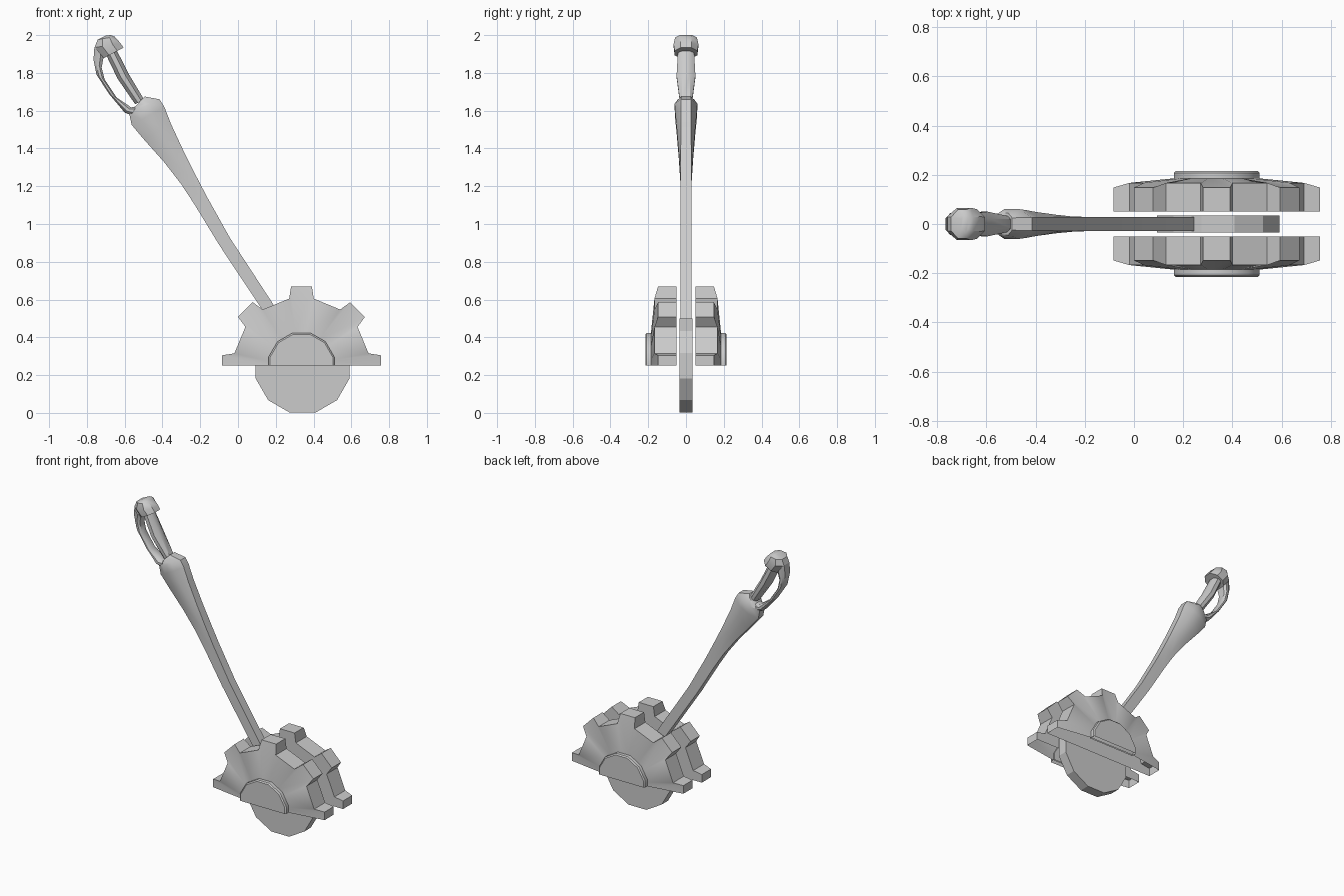
import bpy, bmesh
from math import sin, cos, radians

if "Cube" in bpy.data.objects:
    bpy.data.objects.remove(bpy.data.objects["Cube"])

CX, CZ = 0.336, 0.25          # axle centre in the xz plane


def finish(name, verts, faces, angle=40, mirror=False):
    me = bpy.data.meshes.new(name)
    me.from_pydata(verts, [], faces)
    bm = bmesh.new()
    bm.from_mesh(me)
    bmesh.ops.recalc_face_normals(bm, faces=bm.faces)
    bm.to_mesh(me)
    bm.free()
    ob = bpy.data.objects.new(name, me)
    bpy.context.collection.objects.link(ob)
    if mirror:
        m = ob.modifiers.new("mirror", 'MIRROR')
        m.use_axis = (False, True, False)
    bpy.ops.object.select_all(action='DESELECT')
    bpy.context.view_layer.objects.active = ob
    ob.select_set(True)
    bpy.ops.object.shade_smooth_by_angle(angle=radians(angle))
    return ob


def bridge(rings, closed):
    """Join equal-length rings of points; returns verts, side faces."""
    n = len(rings[0])
    faces = []
    for k in range(len(rings) - 1):
        for i in range(n if closed else n - 1):
            j = (i + 1) % n
            faces.append((k*n + i, k*n + j, (k+1)*n + j, (k+1)*n + i))
    faces.append(tuple(range(n)))
    faces.append(tuple((len(rings) - 1)*n + i for i in range(n)))
    return [p for r in rings for p in r], faces


def loft(name, stations):
    """Octagonal sections from a left to a right edge point, with
    half thickness t in the middle and s at both edges."""
    rings = []
    for lx, lz, rx, rz, t, s in stations:
        sec = [(0, s), (.3, t), (.7, t), (1, s), (1, -s), (.7, -t), (.3, -t), (0, -s)]
        rings.append([(lx + f*(rx - lx), y, lz + f*(rz - lz)) for f, y in sec])
    return finish(name, *bridge(rings, True))


# Half gear plates, open underneath, one each side
outline = []
for k in range(5):
    a = radians(45*k)
    for r, w, y in [(.355, -.065, .167), (.42, -.055, .148), (.42, .055, .148), (.355, .065, .167)]:
        if (k == 0 and w < 0) or (k == 4 and w > 0):
            continue
        outline.append((r*cos(a) - w*sin(a), r*sin(a) + w*cos(a), y))
outline = [(.42, 0, .148)] + outline + [(-.42, 0, .148)]


def ring(y=None, radius=None):
    pts = []
    for x, z, yo in outline:
        f = radius/(x*x + z*z)**.5 if radius else 1
        pts.append((CX + x*f, yo if y is None else y, CZ + z*f))
    return pts


v, f = bridge([ring(.05), ring(), ring(.185, .18)], False)
finish("half_gear", v, f, 30, mirror=True)

# Half round hub caps with a small bevel
arc = [(cos(radians(15)), 0)] + [(cos(radians(15 + 30*i)), sin(radians(15 + 30*i))) for i in range(6)]
arc.append((-cos(radians(15)), 0))
hub = [[(CX + r*x, y, CZ + r*z) for x, z in arc] for r, y in [(.18, .175), (.18, .208), (.172, .215)]]
v, f = bridge(hub, False)
finish("hub_cap", v, f, 30, mirror=True)

# Central twelve-sided disc
disc = [[(.342 + .258*cos(radians(15 + 30*i)), y, CZ + .258*sin(radians(15 + 30*i)))
         for i in range(12)] for y in (-.034, .034)]
v, f = bridge(disc, True)
finish("centre_disc", v, f, 25)

# Lever arm swelling into the grip
loft("lever_arm", [
    (.205, .42, .26, .455, .029, .029),
    (.124, .553, .180, .585, .029, .029),
    (-.10, .89, -.042, .925, .029, .029),
    (-.23, 1.103, -.165, 1.145, .029, .029),
    (-.30, 1.21, -.225, 1.26, .030, .029),
    (-.389, 1.325, -.29, 1.39, .038, .028),
    (-.50, 1.45, -.355, 1.53, .049, .027),
    (-.563, 1.525, -.39, 1.62, .057, .027),
    (-.576, 1.585, -.415, 1.66, .060, .027),
    (-.55, 1.615, -.495, 1.675, .045, .025)])

# Release rod
loft("release_rod", [
    (-.705, 1.91, -.65, 1.935, .042, .02),
    (-.638, 1.77, -.576, 1.79, .05, .02),
    (-.545, 1.635, -.495, 1.655, .032, .02)])

# Curved release trigger
loft("release_trigger", [
    (-.76, 1.94, -.712, 1.88, .045, .03),
    (-.765, 1.87, -.722, 1.828, .036, .025),
    (-.749, 1.79, -.706, 1.765, .034, .022),
    (-.68, 1.685, -.643, 1.67, .034, .022),
    (-.60, 1.59, -.565, 1.617, .04, .025),
    (-.55, 1.57, -.53, 1.625, .04, .025)])

# End knob
loft("end_knob", [
    (-.715, 1.876, -.606, 1.934, .06, .028),
    (-.76, 1.934, -.622, 1.957, .066, .03),
    (-.743, 1.976, -.653, 1.992, .058, .028),
    (-.70, 1.998, -.675, 2.0, .035, .02)])
